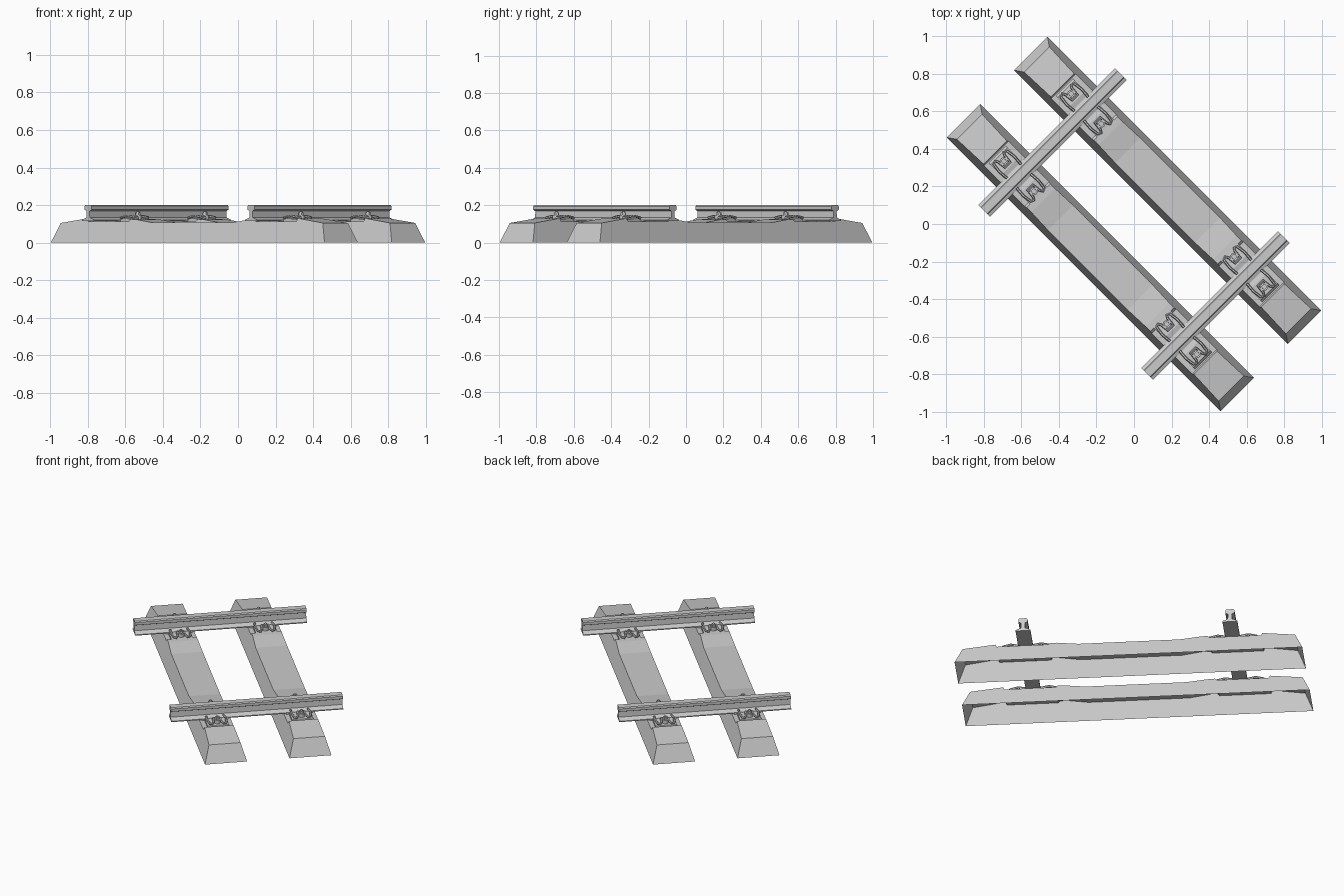
import bpy, bmesh, math
from mathutils import Matrix

cube = bpy.data.objects.get("Cube")
if cube:
    bpy.data.objects.remove(cube, do_unlink=True)

grey = bpy.data.materials.new("plain_grey")
grey.use_nodes = True
grey.diffuse_color = (0.6, 0.6, 0.6, 1)
bsdf = grey.node_tree.nodes["Principled BSDF"]
bsdf.inputs["Base Color"].default_value = (0.6, 0.6, 0.6, 1)
bsdf.inputs["Roughness"].default_value = 0.8

# Everything is laid out with sleepers along x and rails along y, then turned
TURN = Matrix.Rotation(-math.pi / 4, 4, 'Z')
RAIL_X = 0.613
SLEEPER_Y = 0.253


def finish(name, bm, place=Matrix(), recalc=True):
    if recalc:
        bmesh.ops.recalc_face_normals(bm, faces=bm.faces)
    bm.transform(TURN @ place)
    mesh = bpy.data.meshes.new(name)
    bm.to_mesh(mesh)
    bm.free()
    mesh.materials.append(grey)
    obj = bpy.data.objects.new(name, mesh)
    bpy.context.collection.objects.link(obj)
    return obj


def prism(name, profile, half, place):
    """Extrude an (x, z) profile along y."""
    bm = bmesh.new()
    a, b = [[bm.verts.new((x, y, z)) for x, z in profile] for y in (-half, half)]
    bm.faces.new(a)
    bm.faces.new(b)
    n = len(profile)
    for i in range(n):
        j = (i + 1) % n
        bm.faces.new((a[i], a[j], b[j], b[i]))
    return finish(name, bm, place)


def sleeper(name, y):
    """Tapered concrete shell with rail seats, open underneath."""
    half = [(1.03, 0), (0.985, 0.105), (0.79, 0.13), (0.783, 0.112),
            (0.478, 0.112), (0.465, 0.125), (0.43, 0.124), (0.3, 0.107)]
    profile = [(-x, z) for x, z in half] + half[::-1]
    bm = bmesh.new()
    a, b = [[bm.verts.new((x, s * (0.126 - 0.3 * z), z)) for x, z in profile]
            for s in (-1, 1)]
    for i in range(len(profile) - 1):
        bm.faces.new((a[i], a[i + 1], b[i + 1], b[i]))
    bm.faces.new(a[::-1])
    bm.faces.new(b)
    finish(name, bm, Matrix.Translation((0, y, 0)), recalc=False)


def bolt(name, place):
    """Washer, hexagonal nut and stud on one axis."""
    bm = bmesh.new()
    for radius, sides, low, high in ((0.021, 16, 0.122, 0.148),
                                     (0.015, 6, 0.148, 0.16),
                                     (0.008, 12, 0.16, 0.167)):
        bmesh.ops.create_cone(
            bm, cap_ends=True, segments=sides, radius1=radius, radius2=radius,
            depth=high - low,
            matrix=Matrix.Translation((0.113, 0, (low + high) / 2)))
    finish(name, bm, place)


def clamp(name, place):
    """Bent spring rod that presses on the rail foot."""
    half = [(0.036, 0.052, 0.134), (0.09, 0.057, 0.142), (0.14, 0.05, 0.134),
            (0.148, 0.034, 0.132), (0.13, 0.024, 0.138), (0.085, 0.02, 0.142)]
    path = half + [(x, -y, z) for x, y, z in half[::-1]]
    bm = bmesh.new()
    rings = []
    for i, (x, y, z) in enumerate(path):
        px, py, _ = path[max(i - 1, 0)]
        nx, ny, _ = path[min(i + 1, len(path) - 1)]
        dx, dy = nx - px, ny - py
        length = math.hypot(dx, dy)
        ring = []
        for k in range(6):
            t = k * math.tau / 6
            r = 0.007
            ring.append(bm.verts.new((x - dy / length * r * math.cos(t),
                                      y + dx / length * r * math.cos(t),
                                      z + r * math.sin(t))))
        rings.append(ring)
    for p, q in zip(rings, rings[1:]):
        for k in range(6):
            m = (k + 1) % 6
            bm.faces.new((p[k], p[m], q[m], q[k]))
    bm.faces.new(rings[0])
    bm.faces.new(rings[-1])
    finish(name, bm, place)


# Two sleepers
for label, y in (("front", -SLEEPER_Y), ("back", SLEEPER_Y)):
    sleeper(label + "_sleeper", y)

# Two rails: foot, web and head in one section
rail_half = [(0.044, 0.116), (0.044, 0.122), (0.013, 0.134), (0.011, 0.168),
             (0.027, 0.176), (0.027, 0.194), (0.021, 0.2)]
rail_section = rail_half + [(-x, z) for x, z in rail_half[::-1]]
guide_section = [(0.046, 0.108), (0.046, 0.124), (0.07, 0.13),
                 (0.15, 0.124), (0.166, 0.108)]
pad_section = [(-0.046, 0.108), (0.046, 0.108), (0.046, 0.117), (-0.046, 0.117)]

for side, x in (("left", RAIL_X), ("right", -RAIL_X)):
    prism(side + "_rail", rail_section, 0.515, Matrix.Translation((x, 0, 0)))
    # Pad and a pair of fastenings where each rail crosses each sleeper
    for row, y in (("front", -SLEEPER_Y), ("back", SLEEPER_Y)):
        spot = Matrix.Translation((x, y, 0))
        where = side + "_" + row
        prism(where + "_rail_pad", pad_section, 0.08, spot)
        for edge, angle in (("a", 0), ("b", math.pi)):
            place = spot @ Matrix.Rotation(angle, 4, 'Z')
            prism(f"{where}_guide_plate_{edge}", guide_section, 0.064, place)
            clamp(f"{where}_spring_clamp_{edge}", place)
            bolt(f"{where}_bolt_{edge}", place)
